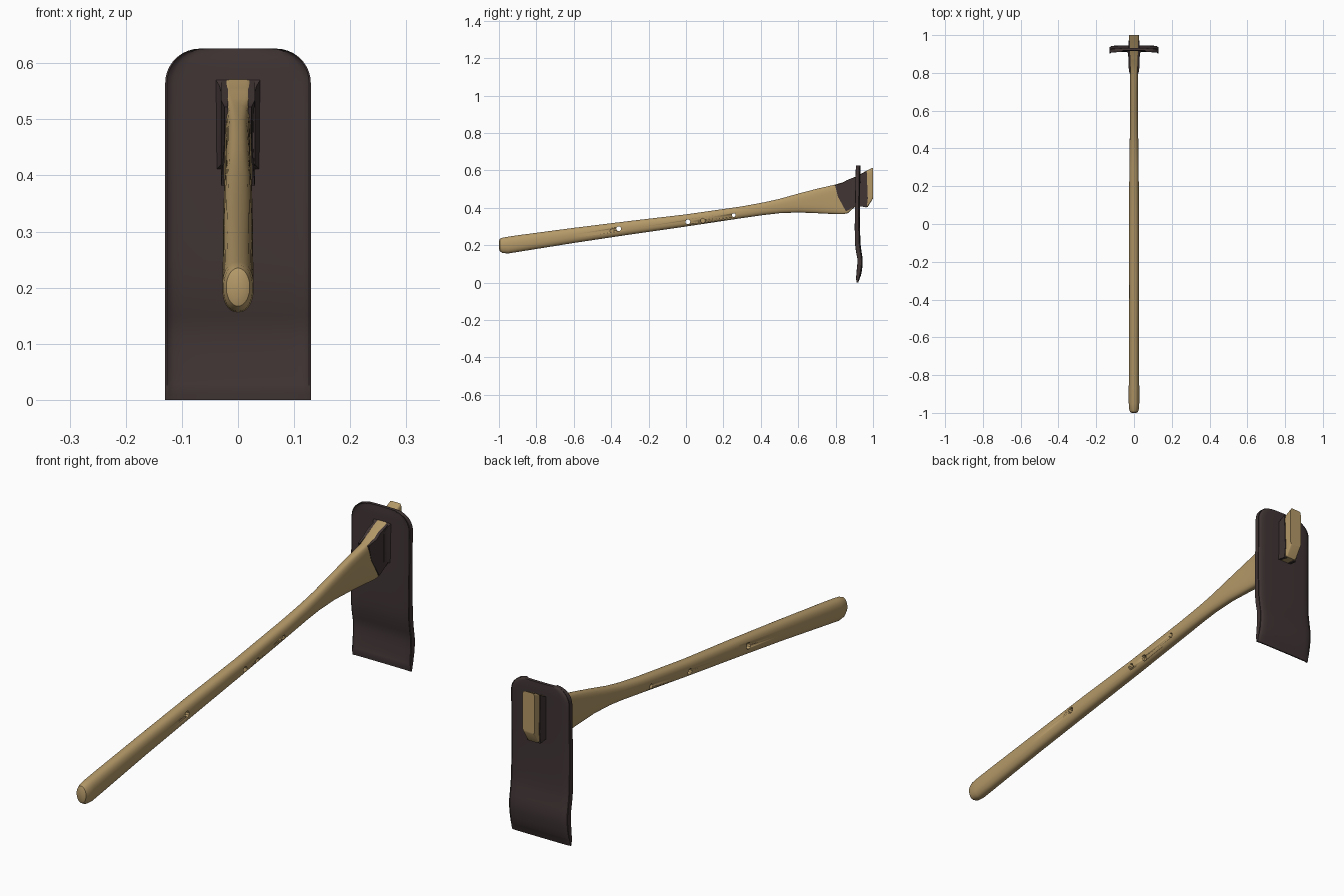
import bpy, bmesh, math
from mathutils import Matrix

if "Cube" in bpy.data.objects:
    bpy.data.objects.remove(bpy.data.objects["Cube"])


def material(name, rgb):
    m = bpy.data.materials.new(name)
    m.diffuse_color = (*rgb, 1)
    m.use_nodes = True
    m.node_tree.nodes["Principled BSDF"].inputs["Base Color"].default_value = m.diffuse_color
    return m


wood = material("warm wood", (0.46, 0.32, 0.14))
iron = material("dark iron", (0.052, 0.035, 0.035))


def finish(bm, name, mat, angle=35):
    bmesh.ops.recalc_face_normals(bm, faces=bm.faces)
    me = bpy.data.meshes.new(name)
    bm.to_mesh(me)
    bm.free()
    ob = bpy.data.objects.new(name, me)
    bpy.context.collection.objects.link(ob)
    me.materials.append(mat)
    bpy.ops.object.select_all(action='DESELECT')
    ob.select_set(True)
    bpy.context.view_layer.objects.active = ob
    bpy.ops.object.shade_smooth_by_angle(angle=math.radians(angle))
    return ob


def interp(table, v):
    for a, b in zip(table, table[1:]):
        if v <= b[0]:
            t = (v - a[0]) / (b[0] - a[0])
            return [p + (q - p) * t for p, q in zip(a[1:], b[1:])]
    return table[-1][1:]


# Handle: superellipse loft, stations are y, bottom, top, half width, power
stations = [
    (-1.0, .180, .222, .012, 2), (-.995, .167, .235, .021, 2), (-.98, .158, .241, .026, 2.2),
    (-.95, .156, .246, .028, 2.3), (-.88, .167, .256, .028, 2.3), (-.6, .212, .293, .027, 2.3),
    (-.3, .257, .330, .027, 2.4), (0, .300, .365, .026, 2.4), (.3, .345, .408, .025, 2.4),
    (.42, .362, .430, .023, 2.4), (.5, .371, .448, .022, 2.5), (.6, .375, .476, .022, 2.6),
    (.7, .371, .502, .021, 3), (.8, .366, .525, .022, 4), (.84, .366, .537, .025, 6),
    (.865, .371, .55, .026, 8), (.88, .385, .556, .026, 8), (.91, .41, .568, .026, 8),
    (.972, .405, .602, .027, 9), (1.0, .45, .615, .027, 9)]
bm = bmesh.new()
N = 32
rings = []
for y, z0, z1, hw, p in stations:
    ring = []
    for i in range(N):
        a = 2 * math.pi * (i + .5) / N
        c, s = math.cos(a), math.sin(a)
        x = hw * math.copysign(abs(c) ** (2 / p), c)
        z = (z0 + z1) / 2 + (z1 - z0) / 2 * math.copysign(abs(s) ** (2 / p), s)
        ring.append(bm.verts.new((x, y, z)))
    rings.append(ring)
for r0, r1 in zip(rings, rings[1:]):
    for i in range(N):
        bm.faces.new((r0[i], r0[(i + 1) % N], r1[(i + 1) % N], r1[i]))
bm.faces.new(rings[0])
bm.faces.new(rings[-1])
handle = finish(bm, "handle", wood)

# Small holes drilled across the handle
bm = bmesh.new()
for y, z, r, x in [(-.36, .288, .013, 0), (.01, .325, .013, 0), (.09, .331, .012, .07), (.255, .361, .010, 0)]:
    bmesh.ops.create_cone(bm, cap_ends=True, segments=10, radius1=r, radius2=r, depth=.12,
                          matrix=Matrix.Translation((x, y, z)) @ Matrix.Rotation(math.pi / 2, 4, 'Y'))
cutter = finish(bm, "hole_cutter", wood)
cutter.hide_render = True
mod = handle.modifiers.new("holes", 'BOOLEAN')
mod.object = cutter
mod.operation = 'DIFFERENCE'
mod.solver = 'EXACT'
bpy.context.view_layer.objects.active = handle
bpy.ops.object.modifier_apply(modifier=mod.name)
bpy.data.objects.remove(cutter)

# Blade: curved plate, profile rows are z, front y, back y
profile = [(0, .916, .921), (.02, .915, .928), (.035, .918, .934), (.06, .921, .940), (.10, .925, .945),
           (.13, .925, .944), (.17, .917, .938), (.21, .912, .933), (.3, .911, .930),
           (.5, .914, .931), (.6, .916, .933), (.626, .919, .932)]
zs = [0, .01, .02, .028, .035, .05, .06, .08, .10, .115, .13, .15, .17, .19, .21, .25, .3, .4, .5, .56]
R, TOP = .062, .626
zs += [TOP - R + R * math.sin(math.radians(a)) for a in range(10, 91, 10)]
# (fraction of half width, y shift): edges curl towards the handle
cols = [(0, 0), (.4, 0), (.75, -.001), (.88, -.002), (.94, -.005), (.975, -.009), (1, -.008)]
cols = [(-f, d) for f, d in cols[:0:-1]] + cols
bm = bmesh.new()
front, back = [], []
for z in zs:
    f, b = interp(profile, z)
    hw = .13
    if z > TOP - R:
        hw -= R - math.sqrt(max(0, R * R - (z - TOP + R) ** 2))
    keep = min(1, z / .06 + .3)
    front.append([bm.verts.new((hw * t, f + d * keep, z)) for t, d in cols])
    back.append([bm.verts.new((hw * t, b + d * keep * .9, z)) for t, d in cols])
nr, nc = len(zs), len(cols)
for g in (front, back):
    for j in range(nr - 1):
        for i in range(nc - 1):
            bm.faces.new((g[j][i], g[j][i + 1], g[j + 1][i + 1], g[j + 1][i]))
for i in range(nc - 1):
    for j in (0, nr - 1):
        bm.faces.new((front[j][i], front[j][i + 1], back[j][i + 1], back[j][i]))
for j in range(nr - 1):
    for i in (0, nc - 1):
        bm.faces.new((front[j][i], front[j + 1][i], back[j + 1][i], back[j][i]))
finish(bm, "blade", iron, 40)

# Socket cheeks on both sides of the handle head
outline = [(.797, .522), (.812, .46), (.855, .382), (.875, .392), (.91, .412), (.966, .402),
           (.972, .45), (.966, .597), (.91, .566), (.86, .548), (.84, .534)]
for side, label in ((-1, "left"), (1, "right")):
    bm = bmesh.new()
    base = bm.faces.new([bm.verts.new((side * .018, y, z)) for y, z in outline])
    new = bmesh.ops.extrude_face_region(bm, geom=[base])["geom"]
    for v in new:
        if isinstance(v, bmesh.types.BMVert):
            v.co.x = side * (.024 if v.co.y < .82 else .030)
    finish(bm, "socket_cheek_" + label, iron)

# Weld seat where the socket meets the blade, flared towards the plate
bm = bmesh.new()
loops = []
for y, hw, z0, z1 in ((.885, .030, .42, .548), (.905, .033, .416, .560), (.92, .042, .408, .574)):
    loops.append([bm.verts.new(c) for c in ((-hw, y, z0), (hw, y, z0), (hw, y, z1), (-hw, y, z1))])
for a, b in zip(loops, loops[1:]):
    for i in range(4):
        bm.faces.new((a[i], a[(i + 1) % 4], b[(i + 1) % 4], b[i]))
bm.faces.new(loops[0])
bm.faces.new(loops[-1])
finish(bm, "weld_seat", iron)
